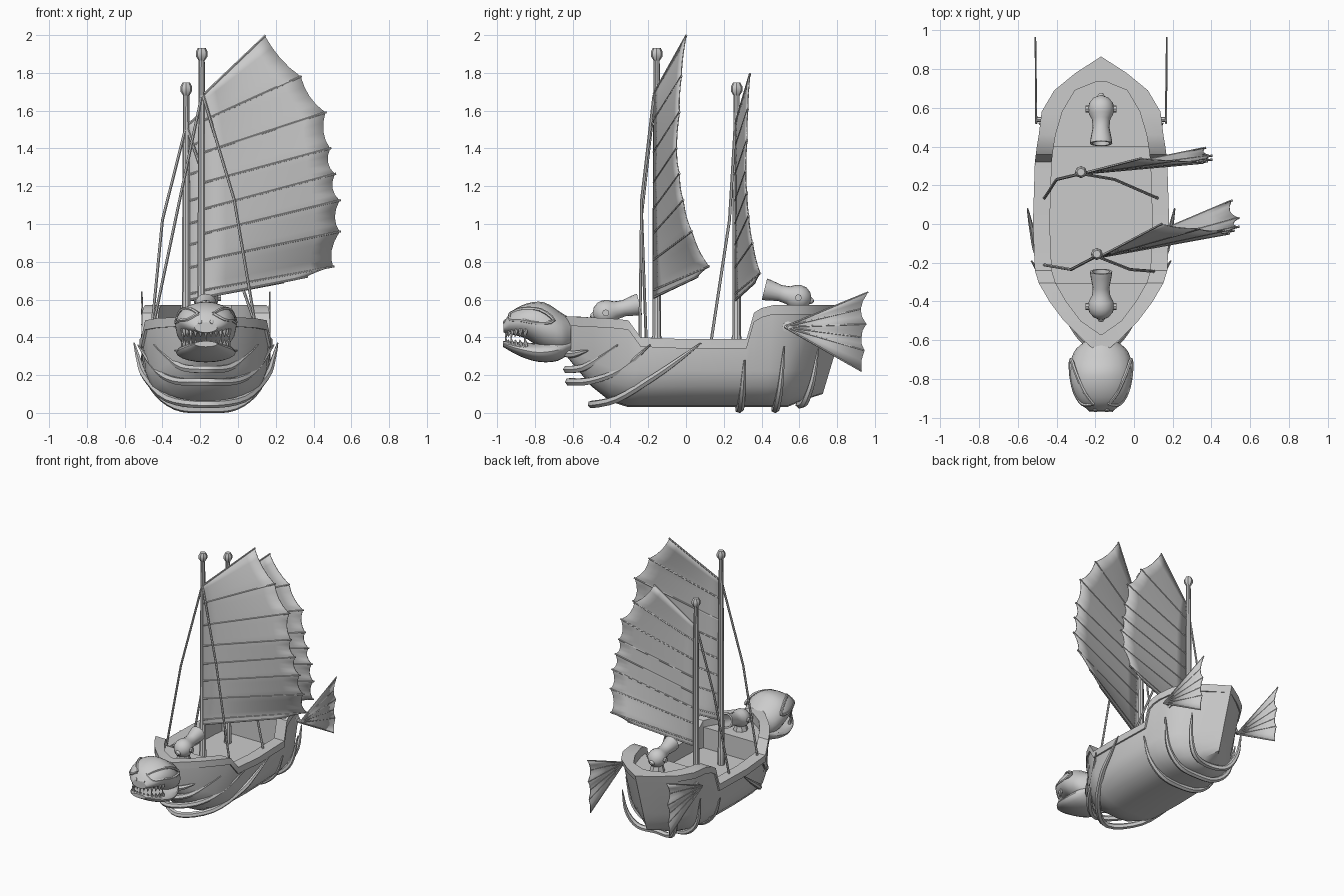
import bpy, bmesh, math
from mathutils import Vector

if "Cube" in bpy.data.objects:
    bpy.data.objects.remove(bpy.data.objects["Cube"])

CX = -0.17  # hull centre line
grey = bpy.data.materials.new("plain_grey")
grey.use_nodes = True
grey.diffuse_color = (0.6, 0.6, 0.6, 1)
grey.node_tree.nodes["Principled BSDF"].inputs["Base Color"].default_value = (0.6, 0.6, 0.6, 1)
parts = []


def build(name, verts, faces, thickness=0):
    bm = bmesh.new()
    vs = [bm.verts.new(v) for v in verts]
    for f in faces:
        bm.faces.new([vs[i] for i in f])
    bmesh.ops.remove_doubles(bm, verts=bm.verts, dist=0.0005)
    bmesh.ops.recalc_face_normals(bm, faces=bm.faces)
    me = bpy.data.meshes.new(name)
    bm.to_mesh(me)
    bm.free()
    me.materials.append(grey)
    ob = bpy.data.objects.new(name, me)
    bpy.context.collection.objects.link(ob)
    if thickness:
        mod = ob.modifiers.new("thickness", "SOLIDIFY")
        mod.thickness = thickness
        mod.offset = 0
    parts.append(ob)


def loft(name, rings):
    n = len(rings[0])
    verts = [v for r in rings for v in r]
    faces = [(i * n + j, i * n + (j + 1) % n, (i + 1) * n + (j + 1) % n, (i + 1) * n + j)
             for i in range(len(rings) - 1) for j in range(n)]
    faces += [tuple(range(n)), tuple(range(len(verts) - n, len(verts)))]
    build(name, verts, faces)


def smooth(points, steps=4):
    # Catmull-Rom curve through points of any dimension
    p = [Vector(q) for q in points]
    p = [2 * p[0] - p[1]] + p + [2 * p[-1] - p[-2]]
    out = []
    for i in range(1, len(p) - 2):
        a, b, c, d = p[i - 1:i + 3]
        for s in range(steps):
            t = s / steps
            out.append(0.5 * (2 * b + (c - a) * t + (2 * a - 5 * b + 4 * c - d) * t * t
                              + (3 * b - a - 3 * c + d) * t ** 3))
    return out + [p[-2]]


def circle(c, axis, u, r, n):
    v = axis.cross(u)
    return [c + r * (u * math.cos(k * math.tau / n) + v * math.sin(k * math.tau / n)) for k in range(n)]


def tube(name, points, radius, n=6):
    p = [Vector(q) for q in points]
    rad = radius if isinstance(radius, list) else [radius] * len(p)
    u, rings = None, []
    for i, c in enumerate(p):
        t = (p[min(i + 1, len(p) - 1)] - p[max(i - 1, 0)]).normalized()
        u = t.orthogonal() if u is None else u - t * u.dot(t)
        u.normalize()
        rings.append(circle(c, t, u, rad[i], n))
    loft(name, rings)


def lathe(name, origin, axis, profile, n=16):
    o, a = Vector(origin), Vector(axis).normalized()
    u = a.orthogonal().normalized()
    loft(name, [circle(o + a * t, a, u, max(r, 0.0001), n) for t, r in profile])


# Hull: y, half width, rail height, bottom height, deck height
stations = [(-.68, 0, .51, .36, .44), (-.6, .08, .51, .26, .44), (-.5, .18, .505, .14, .44),
            (-.4, .255, .5, .06, .44), (-.305, .31, .49, .03, .44), (-.305, .31, .49, .03, .28),
            (-.24, .33, .4, .03, .28), (0, .34, .39, .03, .28), (.32, .33, .39, .03, .28),
            (.36, .325, .53, .03, .28), (.4, .32, .555, .03, .28), (.4, .32, .555, .03, .5),
            (.46, .31, .57, .03, .5), (.58, .295, .57, .03, .5), (.69, .23, .57, .03, .5),
            (.78, .12, .57, .07, .5), (.865, 0, .57, .1, .5)]
rings = []
for y, w, zt, zb, deck in stations:
    k = 0.3 * min(max((y - .4) / .3, 0), 1)
    wi, yi = max(w - (.095 if y > .5 else .075), 0), min(max(y, -.57), .735)
    lip = w + min(.012, w)
    side = [(w * a, zb + (.4 - zb) * f)
            for a, f in ((0, 0), (.4, .02), (.7, .13), (.88, .3), (.97, .52))]
    side += [(w, zt - .05), (lip, zt - .05), (lip, zt)]
    half = [Vector((x, y - k * (.57 - z), z)) for x, z in side]
    half += [Vector(q) for q in ((wi, yi, zt), (wi, yi, deck), (0, yi, deck))]
    full = half + [Vector((-v.x, v.y, v.z)) for v in half[-2:0:-1]]
    rings.append([v + Vector((CX, 0, 0)) for v in full])
loft("hull", rings)

# Ribs wrapped round the hull: centre to tip as (half width, y, z)
ribs = {
    "bow_rib_large": [(0, -.5, .045), (.2, -.36, .075), (.32, -.17, .19), (.355, -.04, .28), (.38, .08, .37)],
    "bow_rib_middle": [(0, -.62, .165), (.16, -.5, .17), (.265, -.34, .23), (.36, -.19, .36)],
    "bow_rib_upper": [(0, -.63, .23), (.12, -.54, .24), (.205, -.44, .3), (.275, -.36, .36)],
    "bow_rib_small": [(0, -.65, .32), (.09, -.6, .31), (.165, -.52, .33)],
    "stern_rib_front": [(0, .28, .02), (.16, .29, .035), (.28, .3, .13), (.34, .31, .28)],
    "stern_rib_middle": [(0, .47, .02), (.16, .48, .035), (.275, .5, .14), (.32, .52, .35)],
    "stern_rib_back": [(0, .6, .045), (.14, .63, .06), (.21, .67, .17), (.225, .7, .34)],
}
for name, pts in ribs.items():
    path = smooth([(-x, y, z) for x, y, z in pts[:0:-1]] + pts)
    m = (len(path) - 1) / 2
    tube(name, [v + Vector((CX, 0, 0)) for v in path],
         [.004 + .017 * (1 - (abs(i - m) / m) ** 3) for i in range(len(path))])

# Head: skull and jaw as (y, half width, top, bottom)
skull = [(-.61, .09, .5, .33), (-.66, .14, .53, .31), (-.75, .162, .585, .33),
         (-.84, .15, .58, .39), (-.92, .115, .54, .415), (-.965, .06, .48, .425)]
jaw = [(-.61, .08, .4, .32), (-.68, .14, .39, .275), (-.78, .158, .37, .27),
       (-.88, .135, .375, .3), (-.97, .06, .38, .35)]
for name, outline in (("skull", skull), ("lower_jaw", jaw)):
    rings = []
    for y, w, zt, zb in smooth(outline, 3):
        rings.append([Vector((CX + w * math.cos(a), y, (zt + zb) / 2 + (zt - zb) / 2 * math.sin(a)))
                      for a in [math.tau * k / 20 for k in range(20)]])
    loft(name, rings)
for i in range(13):
    a = math.radians(-78 + 13 * i)
    x, y = CX + .125 * math.sin(a), -.82 - .125 * math.cos(a)
    size = .045 + .012 * (i % 3 == 0)
    lathe("upper_tooth", (x, y, .445), (0, -.2, -1), [(0, .01), (.02, .01), (size, .001)], 6)
    lathe("lower_tooth", (x, y, .35), (0, -.2, 1), [(0, .01), (.02, .01), (size - .005, .001)], 6)
for s in (-1, 1):
    brow = [(.04, -.93, .525), (.085, -.87, .55), (.13, -.77, .545), (.155, -.7, .49),
            (.155, -.78, .475), (.135, -.87, .49), (.095, -.93, .495), (.04, -.93, .525)]
    tube("eye_ridge", smooth([(CX + s * x, y, z) for x, y, z in brow], 3), .01)
    lathe("nostril", (CX + s * .03, -.955, .48), (s * .3, -1, .4), [(0, .012), (.01, .012), (.013, .006)], 8)

# Cannons with trunnions and pedestals
barrel = [(-.085, 0), (-.08, .012), (-.065, .02), (-.055, .042), (-.03, .062), (0, .068), (.03, .062),
          (.055, .048), (.1, .043), (.16, .055), (.185, .058), (.185, .045), (.08, .032), (.08, 0)]
for name, y, z, d in (("front_cannon", -.425, .53, 1), ("rear_cannon", .595, .61, -1)):
    lathe(name, (CX, y, z), (0, d, .25), barrel)
    lathe(name + "_trunnion", (CX - .08, y, z), (1, 0, 0), [(0, .018), (.16, .018)], 8)
    lathe(name + "_pedestal", (CX, y, z - .1), (0, 0, 1), [(0, .055), (.06, .04)], 8)

# Masts
masts = {"main": (-.192, -.155, 1.9), "rear": (-.274, .268, 1.715)}
for name, (x, y, top) in masts.items():
    lathe(name + "_mast", (x, y, 0), (0, 0, 1),
          [(.27, .027), (.4, .027), (.41, .023), (1.2, .021), (top - .02, .016)], 10)
    lathe(name + "_mast_knob", (x, y, top), (0, 0, 1),
          [(-.035, .016), (-.012, .031), (.012, .031), (.033, .02)], 8)

# Sails: luff heights, and leech points offset from the luff
luff = [1.69, 1.55, 1.38, 1.22, 1.08, .95, .81, .65, .612]
leech = [(.32, .17, 1.995), (.51, .145, 1.78), (.64, .135, 1.59), (.665, .12, 1.4),
         (.69, .135, 1.265), (.715, .155, 1.125), (.715, .2, .96), (.68, .29, .775), (.54, .23, .72)]
COLS = 6
for name, x0, y0, fx, fy, fz, zo in (("main", -.178, -.17, 1, 1, 1, 0),
                                     ("rear", -.26, .262, .92, .45, .865, .068)):
    def place(dx, dy, z):
        return Vector((x0 + dx * fx, y0 + dy * fy, z * fz + zo))

    ends = [(place(0, 0, a), place(*b)) for a, b in zip(luff, leech)]
    rows = []
    for i, (a, b) in enumerate(ends):
        rows.append((a, b))
        if i < len(ends) - 1:
            c, d = ends[i + 1]
            for t in (.25, .5, .75):  # scalloped edge between battens
                p, q = a.lerp(c, t), b.lerp(d, t)
                rows.append((p, q.lerp(p, .035 * 4 * t * (1 - t))))
    n = COLS + 1
    verts = [a.lerp(b, j / COLS) for a, b in rows for j in range(n)]
    faces = [(i * n + j, i * n + j + 1, (i + 1) * n + j + 1, (i + 1) * n + j)
             for i in range(len(rows) - 1) for j in range(COLS)]
    build(name + "_sail", verts, faces, .006)
    for a, b in ends:
        tube(name + "_batten", [a, a.lerp(b, 1.01)], [.007, .006])

# Rigging ropes
ropes = {
    "main_rope_right": [(-.192, -.165, 1.68), (-.325, -.235, 1.05), (-.47, -.21, .36)],
    "main_rope_left": [(-.185, -.17, 1.68), (-.02, -.235, 1.13), (.11, -.245, .36)],
    "rear_rope_right": [(-.274, .26, 1.52), (-.4, .23, 1.02), (-.465, .13, .36)],
    "rear_rope_left": [(-.274, .26, 1.52), (-.1, .23, 1.02), (.13, .13, .36)],
}
for name, pts in ropes.items():
    tube(name, pts, .008)

# Fan-shaped stern fins with spines and mounting struts
fan = [(.965, .64), (.925, .55), (.955, .47), (.93, .4), (.945, .33), (.93, .22)]
for s, side in ((-1, "right"), (1, "left")):
    x = CX + s * .335
    root = Vector((x, .52, .455))
    tips = [Vector((x + s * .004, y, z)) for y, z in fan]
    edge = [tips[0]]
    for a, b in zip(tips, tips[1:]):
        edge += [a.lerp(b, .5).lerp(root, .02), b]
    build(side + "_fin", [root] + edge, [(0, i, i + 1) for i in range(1, len(edge))], .006)
    for t in tips:
        tube(side + "_fin_spine", [root, t], [.006, .004])
    lathe(side + "_fin_strut", (CX + s * .26, .54, .455), (s, 0, 0),
          [(0, .03), (.04, .03), (.045, .014), (.08, .012)], 8)

# Smooth shading with sharp edges kept
bpy.ops.object.select_all(action="DESELECT")
for ob in parts:
    ob.select_set(True)
bpy.context.view_layer.objects.active = parts[0]
bpy.ops.object.shade_smooth_by_angle(angle=math.radians(32))
